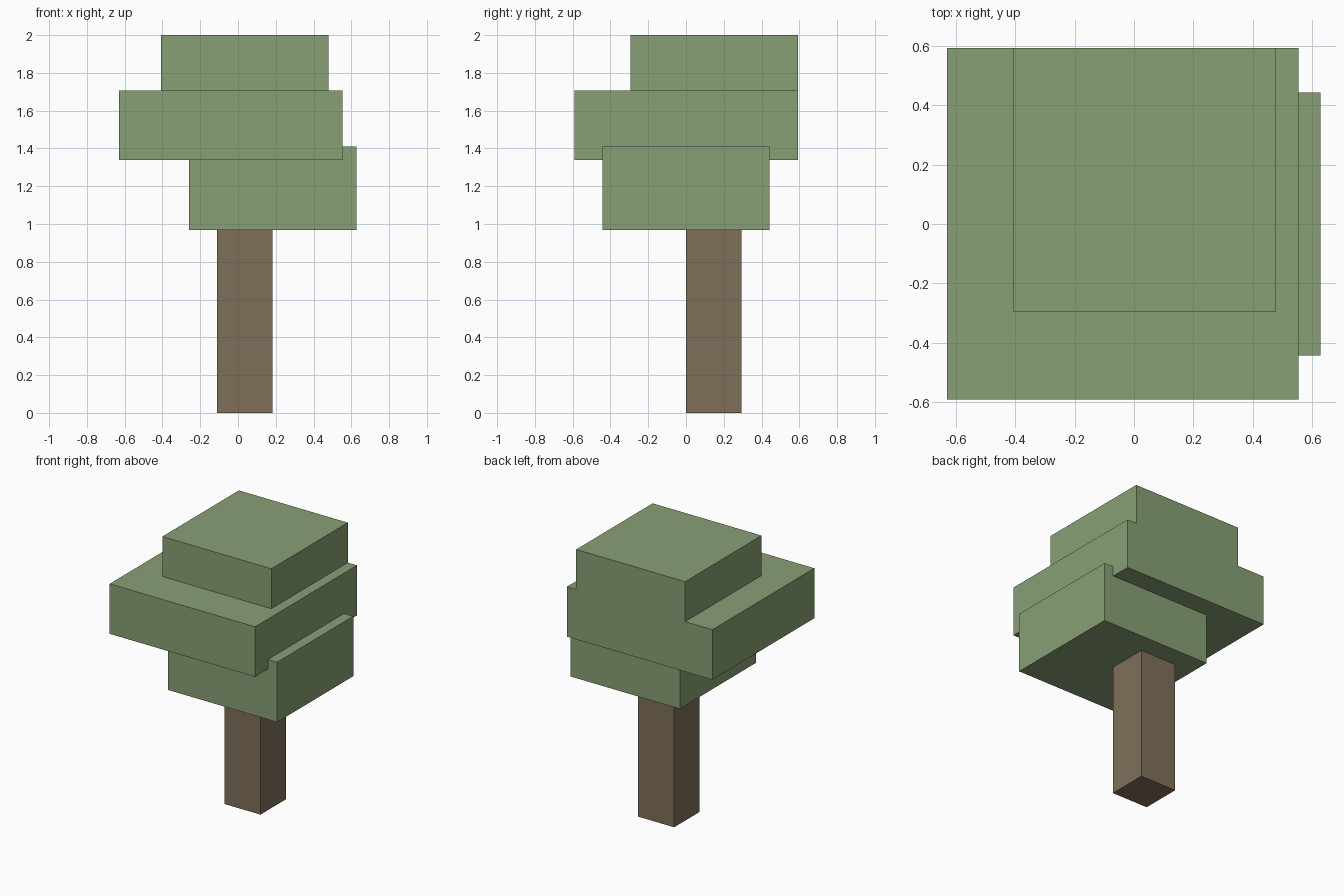
import bpy
import bmesh
from mathutils import Vector

cube = bpy.data.objects.get("Cube")
if cube:
    bpy.data.objects.remove(cube, do_unlink=True)


def make_material(name, colour):
    mat = bpy.data.materials.new(name)
    mat.use_nodes = True
    mat.diffuse_color = (*colour, 1)
    bsdf = next(n for n in mat.node_tree.nodes if n.type == 'BSDF_PRINCIPLED')
    bsdf.inputs["Base Color"].default_value = (*colour, 1)
    bsdf.inputs["Roughness"].default_value = 1
    return mat


def make_box(name, low, high, mat):
    """Flat-faced box between two opposite corners."""
    low, high = Vector(low), Vector(high)
    bm = bmesh.new()
    bmesh.ops.create_cube(bm, size=1)
    bmesh.ops.scale(bm, vec=high - low, verts=bm.verts)
    mesh = bpy.data.meshes.new(name)
    bm.to_mesh(mesh)
    bm.free()
    mesh.materials.append(mat)
    obj = bpy.data.objects.new(name, mesh)
    obj.location = (low + high) / 2
    bpy.context.collection.objects.link(obj)
    return obj


leaf_green = make_material("leaf green", (0.25, 0.352, 0.178))
bark_brown = make_material("bark brown", (0.214, 0.159, 0.102))

# Trunk
make_box("trunk", (-0.11, 0, 0), (0.183, 0.295, 0.968), bark_brown)

# Stacked, offset foliage blocks
make_box("lower_foliage", (-0.26, -0.443, 0.968), (0.628, 0.443, 1.409), leaf_green)
make_box("middle_foliage", (-0.63, -0.591, 1.338), (0.553, 0.593, 1.706), leaf_green)
make_box("upper_foliage", (-0.408, -0.295, 1.706), (0.478, 0.593, 2), leaf_green)
